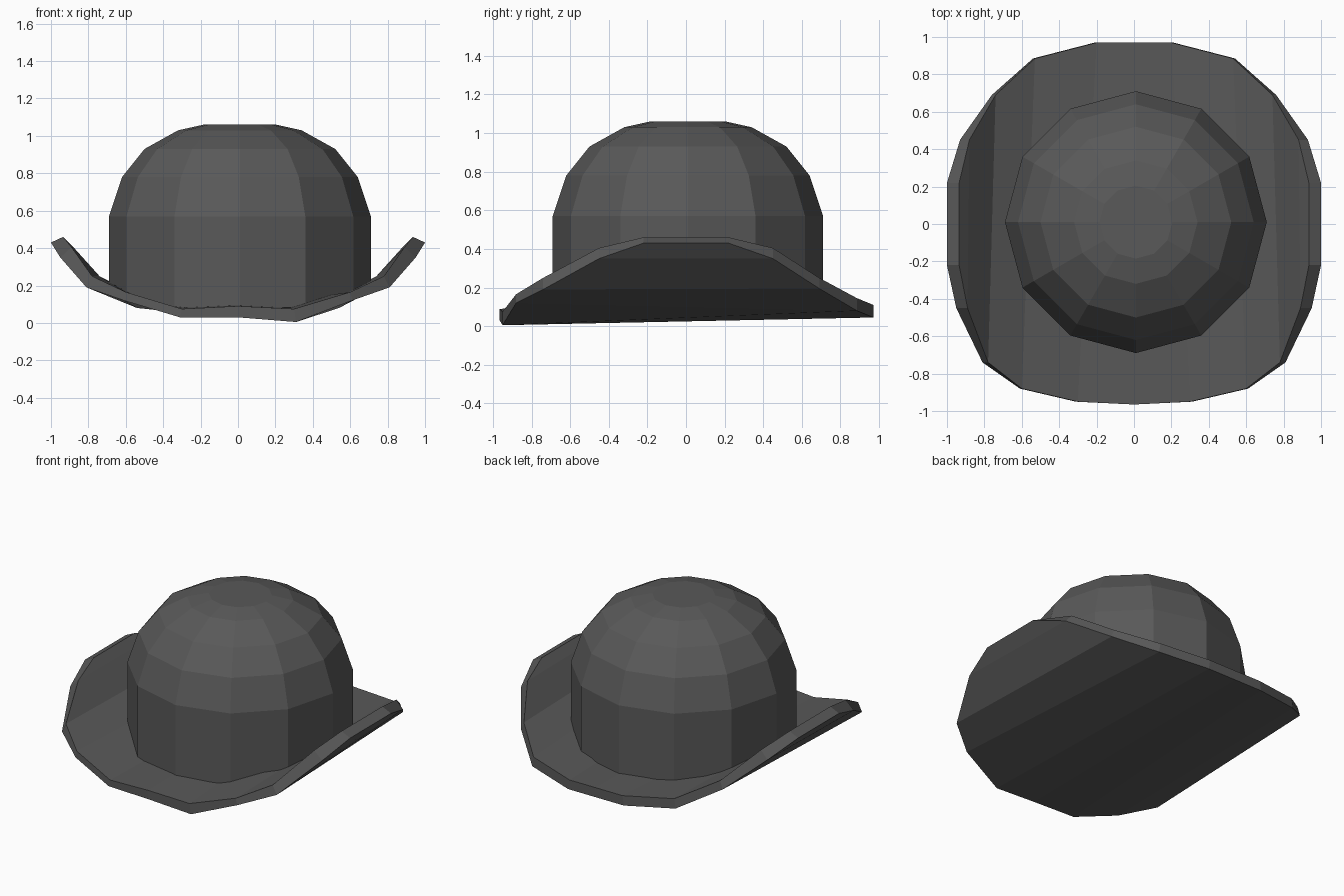
import bpy
import math

if "Cube" in bpy.data.objects:
    bpy.data.objects.remove(bpy.data.objects["Cube"])

felt = bpy.data.materials.new("dark_felt")
felt.diffuse_color = (0.1, 0.1, 0.1, 1)
felt.use_nodes = True
felt.node_tree.nodes["Principled BSDF"].inputs["Base Color"].default_value = felt.diffuse_color


def make(name, verts, faces):
    mesh = bpy.data.meshes.new(name)
    mesh.from_pydata(verts, [], faces)
    mesh.materials.append(felt)
    obj = bpy.data.objects.new(name, mesh)
    bpy.context.collection.objects.link(obj)
    return obj


# Half outlines of the brim, centre to side: (x, y, z)
front_low = [(0, -.965, .03), (.31, -.95, .005), (.61, -.88, .12),
             (.81, -.74, .19), (.95, -.45, .35), (1, -.22, .43)]
front_top = [(0, -.965, .09), (.30, -.95, .075), (.60, -.88, .165),
             (.78, -.74, .25), (.89, -.45, .405), (.935, -.22, .46)]
back_low = [(0, .97, .045), (.21, .97, .045), (.54, .885, .08),
            (.76, .69, .195), (.93, .45, .35), (1, .22, .43)]
back_top = [(0, .97, .11), (.20, .97, .11), (.53, .885, .145),
            (.74, .69, .25), (.88, .45, .405), (.935, .22, .46)]


def mirrored(half):
    left = [(-x, y, max(z, .03)) for x, y, z in half[:0:-1]]
    return left + half


# Brim: strips running front to back, with a closed rim
rows = [mirrored(h) for h in (front_low, back_low, back_top, front_top)]
n = len(rows[0])
faces = []
for r in range(4):
    a, b = r * n, (r + 1) % 4 * n
    faces += [(a + i, b + i, b + i + 1, a + i + 1) for i in range(n - 1)]
faces.append((0, 3 * n, 2 * n, n))
faces.append((n - 1, 2 * n - 1, 3 * n - 1, 4 * n - 1))
make("brim", sum(rows, []), faces)


# Crown: twelve-sided dome whose foot follows the curled brim
def brim_height(x):
    for p, q in zip(front_top, front_top[1:]):
        if abs(x) <= q[0]:
            return p[2] + (q[2] - p[2]) * (abs(x) - p[0]) / (q[0] - p[0])
    return .46


SIDES = 12
profile = [(.70, None), (.70, .57), (.63, .78), (.51, .93), (.33, 1.03), (.195, 1.06)]
verts = []
for r, z in profile:
    for k in range(SIDES):
        t = 2 * math.pi * k / SIDES
        x, y = .01 + r * math.cos(t), .01 + r * math.sin(t)
        verts.append((x, y, brim_height(x) - .01 if z is None else z))
faces = []
for j in range(len(profile) - 1):
    for k in range(SIDES):
        m = (k + 1) % SIDES
        a, b = j * SIDES, (j + 1) * SIDES
        faces.append((a + k, a + m, b + m, b + k))
faces.append(tuple(range(len(verts) - SIDES, len(verts))))
make("crown", verts, faces)
